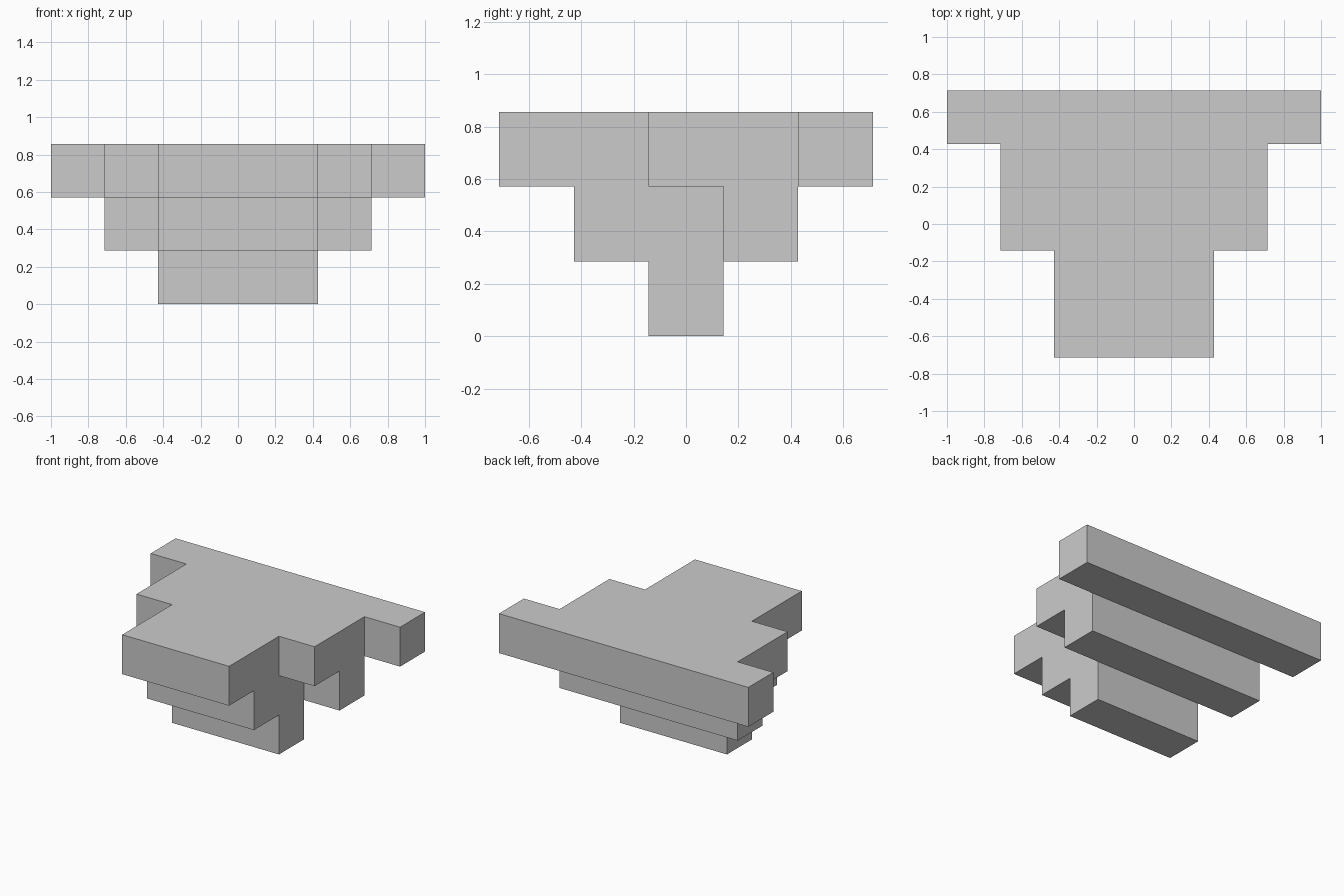
import bpy, bmesh, math
from mathutils import Vector

if "Cube" in bpy.data.objects:
    bpy.data.objects.remove(bpy.data.objects["Cube"])

U = 2 / 7  # one block; the model is 7 x 5 x 3 blocks


def filled(i, j, k):
    """Inverted stepped block: each layer k spreads wider, the arms narrow from the front."""
    arm = max(0, abs(i) - 1)
    return 0 <= k <= 2 and 2 * arm - k <= j <= k


# Outer faces only, so the body is one closed shell
bm = bmesh.new()
for i in range(-3, 4):
    for j in range(-2, 3):
        for k in range(3):
            if not filled(i, j, k):
                continue
            for axis in range(3):
                for sign in (-1, 1):
                    n = Vector((0, 0, 0))
                    n[axis] = sign
                    if filled(i + int(n.x), j + int(n.y), k + int(n.z)):
                        continue
                    a = Vector((0, 0, 0))
                    a[(axis + 1) % 3] = 1
                    b = n.cross(a)
                    c = Vector((i, j, k + 0.5)) + n / 2
                    corners = [(-a - b) / 2, (a - b) / 2, (a + b) / 2, (b - a) / 2]
                    bm.faces.new([bm.verts.new((c + p) * U) for p in corners])

# Join blocks and merge flat areas into single faces
bmesh.ops.remove_doubles(bm, verts=bm.verts[:], dist=0.001)
bmesh.ops.dissolve_limit(bm, angle_limit=math.radians(1), verts=bm.verts[:], edges=bm.edges[:])
bmesh.ops.recalc_face_normals(bm, faces=bm.faces[:])

mesh = bpy.data.meshes.new("stepped_block")
bm.to_mesh(mesh)
bm.free()
bpy.context.collection.objects.link(bpy.data.objects.new("stepped_block", mesh))
